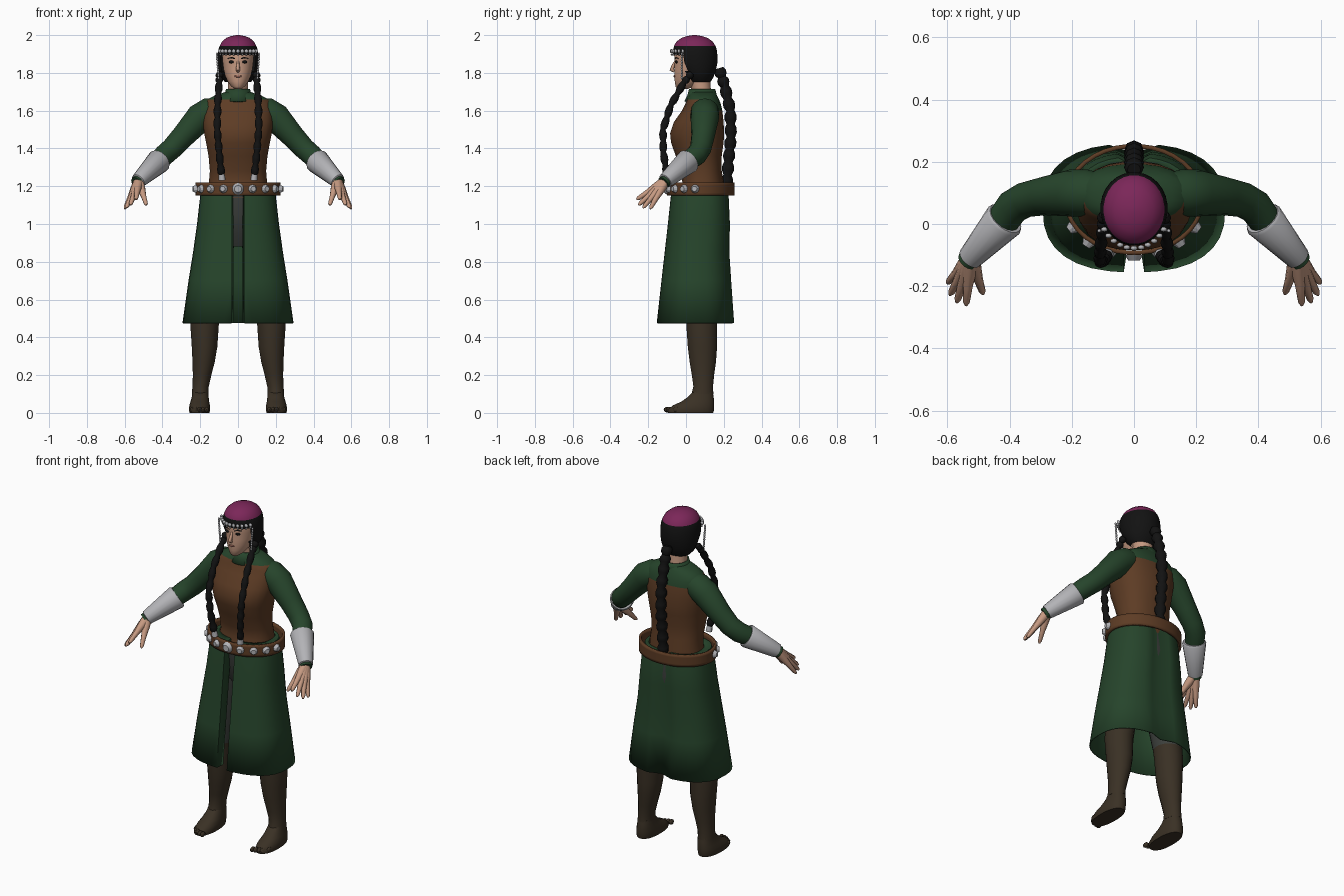
import bpy, bmesh, math
from mathutils import Vector, Matrix

cube = bpy.data.objects.get("Cube")
if cube:
    bpy.data.objects.remove(cube, do_unlink=True)


def material(name, *rgb):
    m = bpy.data.materials.new(name)
    m.use_nodes = True
    m.diffuse_color = (*rgb, 1)
    bsdf = next(n for n in m.node_tree.nodes if n.type == 'BSDF_PRINCIPLED')
    bsdf.inputs["Base Color"].default_value = (*rgb, 1)
    return m


GREEN = material("green cloth", .019, .058, .024)
BROWN = material("brown leather", .11, .045, .018)
BOOT = material("dark boot leather", .042, .03, .018)
SILVER = material("silver", .45, .45, .47)
SKIN = material("skin", .56, .32, .22)
HAIR = material("black hair", .006, .006, .006)
CAP = material("plum cap", .2, .02, .1)
GREY = material("grey trousers", .045, .05, .045)
LIPS = material("lips", .3, .12, .09)


def finish(name, bm, mats, rule=None, drop=None, mirror=False, thick=0, angle=50):
    """Turn a bmesh into a shaded object; rule picks a material per face centre."""
    if drop:
        gone = [f for f in bm.faces if drop(f.calc_center_median())]
        bmesh.ops.delete(bm, geom=gone, context='FACES')
    bmesh.ops.recalc_face_normals(bm, faces=bm.faces)
    for f in bm.faces:
        f.smooth = True
        if rule:
            f.material_index = int(rule(f.calc_center_median()))
    mesh = bpy.data.meshes.new(name)
    bm.to_mesh(mesh)
    bm.free()
    mesh.set_sharp_from_angle(angle=math.radians(angle))
    for m in mats:
        mesh.materials.append(m)
    ob = bpy.data.objects.new(name, mesh)
    bpy.context.scene.collection.objects.link(ob)
    if mirror:
        ob.modifiers.new("Mirror", 'MIRROR')
    if thick:
        ob.modifiers.new("Solidify", 'SOLIDIFY').thickness = thick
    return ob


def skin_rings(bm, rings, closed=True, caps=True):
    rows = [[bm.verts.new(p) for p in ring] for ring in rings]
    n = len(rows[0])
    for a, b in zip(rows, rows[1:]):
        for i in range(n if closed else n - 1):
            j = (i + 1) % n
            bm.faces.new((a[i], a[j], b[j], b[i]))
    if caps:
        bm.faces.new(rows[0])
        bm.faces.new(rows[-1])


def oval(t, z, cx, y0, y1, w, power=2):
    c, s = math.cos(t), math.sin(t)
    x = math.copysign(abs(c) ** (2 / power), c) * w
    y = math.copysign(abs(s) ** (2 / power), s) * (y1 - y0) / 2
    return Vector((cx + x, (y0 + y1) / 2 + y, z))


def loft(name, rings, mats, n=24, power=2, caps=True, **kw):
    """Stack horizontal ovals given as (z, centre x, front y, back y, half width)."""
    bm = bmesh.new()
    skin_rings(bm, [[oval(math.tau * (i + .5) / n, *r, power) for i in range(n)]
                    for r in rings], caps=caps)
    return finish(name, bm, mats, **kw)


def add_tube(bm, path, n=12):
    """Sweep a circle along (x, y, z, radius) points."""
    pts = [Vector(p[:3]) for p in path]
    rings, last, q = [], None, None
    for i, p in enumerate(pts):
        d = (pts[min(i + 1, len(pts) - 1)] - pts[max(i - 1, 0)]).normalized()
        q = last.rotation_difference(d) @ q if last else d.to_track_quat('Z', 'Y')
        last = d
        rings.append([p + q @ Vector((math.cos(math.tau * k / n),
                      math.sin(math.tau * k / n), 0)) * path[i][3] for k in range(n)])
    skin_rings(bm, rings)


def tube(name, path, mat, n=12, **kw):
    bm = bmesh.new()
    add_tube(bm, path, n)
    return finish(name, bm, [mat], **kw)


def blobs(name, items, mat, **kw):
    """Ellipsoids given as (centre, radii)."""
    bm = bmesh.new()
    for centre, size in items:
        bmesh.ops.create_uvsphere(bm, u_segments=10, v_segments=6, radius=1,
                                  matrix=Matrix.LocRotScale(Vector(centre), None, Vector(size)))
    return finish(name, bm, [mat], **kw)


def braid(name, points, radius, **kw):
    path = []
    for a, b in zip(points, points[1:]):
        for k in range(6):
            p = Vector(a).lerp(Vector(b), k / 6)
            path.append((*p, radius * (1.12 if k % 3 else .78)))
    path.append((*points[-1], radius * .5))
    return tube(name, path, HAIR, n=8, **kw)


# Torso: brown bodice with a green yoke
loft("bodice", [(1.14, 0, -.05, .2, .165), (1.22, 0, -.02, .2, .155), (1.28, 0, -.03, .19, .15),
                (1.36, 0, -.055, .19, .157), (1.43, 0, -.08, .2, .17), (1.48, 0, -.085, .203, .18),
                (1.54, 0, -.065, .2, .188), (1.6, 0, -.022, .193, .188), (1.635, 0, -.005, .185, .18),
                (1.66, 0, .005, .175, .163), (1.68, 0, .015, .165, .125), (1.698, 0, .025, .155, .07)],
     [BROWN, GREEN], power=2.3,
     rule=lambda c: c.z > 1.655 or (c.y > .1 and c.z > 1.605))
loft("collar", [(1.65, 0, -.01, .165, .085), (1.685, 0, .008, .163, .072), (1.715, 0, .015, .155, .064)],
     [GREEN], caps=False, thick=.008)

# Arms
tube("sleeve", [(.1, .1, 1.605, .062), (.15, .1, 1.595, .075), (.2, .1, 1.565, .076), (.29, .09, 1.465, .062),
                (.35, .078, 1.4, .057), (.39, .055, 1.365, .056), (.43, 0, 1.325, .052)],
     GREEN, n=16, mirror=True)
tube("bracer", [(.413, .018, 1.338, .06), (.418, .012, 1.333, .066), (.528, -.11, 1.228, .04),
                (.529, -.111, 1.227, .034)], SILVER, n=16, mirror=True)
tube("wrist_cuff", [(.515, -.095, 1.24, .033), (.537, -.12, 1.218, .034)], GREEN, mirror=True)

# Hands: fingers fan out from the wrist and merge into a palm
bm = bmesh.new()
wrist = Vector((.525, -.107, 1.23))
for tip in [(.54, -.262, 1.13), (.57, -.252, 1.1), (.592, -.228, 1.085), (.6, -.19, 1.08), (.485, -.225, 1.1)]:
    palm, knuckle = (wrist.lerp(Vector(tip), f) for f in (.3, .62))
    add_tube(bm, [(*wrist, .026), (*palm, .023), (*knuckle, .015), (*wrist.lerp(Vector(tip), .93), .011),
                  (*tip, .005)], 8)
finish("hand", bm, [SKIN], mirror=True)

# Skirt: flared half panel, open at the front, creased at the back
bm = bmesh.new()
rows = []
for ring in [(1.205, 0, -.02, .2, .157), (1.2, 0, -.07, .215, .185), (1.15, 0, -.08, .228, .2),
             (1, 0, -.096, .235, .217), (.85, 0, -.113, .232, .238), (.7, 0, -.13, .242, .262),
             (.475, 0, -.155, .258, .294)]:
    row = [oval(math.pi * (i / 16 - .5), *ring, 2.5) for i in range(17)]
    row[0].x = .033
    row[1].x = max(row[1].x, .06)
    row[-1] = Vector((0, row[-1].y - .03, ring[0]))
    row.insert(0, row[0] + Vector((-.008, .05, 0)))
    rows.append(row)
skin_rings(bm, rows, closed=False, caps=False)
finish("skirt", bm, [GREEN], mirror=True, thick=.006, angle=40)

# Trousers, boots and feet
loft("trouser_seat", [(.88, 0, .03, .16, .08), (.95, 0, -.01, .2, .16), (1.05, 0, -.045, .21, .18),
                      (1.16, 0, -.05, .2, .165)], [GREY])
loft("leg", [(.95, .095, -.02, .18, .088), (.7, .135, -.01, .175, .083), (.53, .17, 0, .168, .079),
             (.47, .177, 0, .166, .077), (.35, .177, .008, .166, .069), (.27, .182, .018, .16, .06),
             (.2, .19, .03, .15, .05), (.14, .198, .038, .144, .044), (.1, .2, .028, .146, .045)],
     [BOOT, GREY], n=16, mirror=True, rule=lambda c: c.z > .53)
loft("foot", [(.11, .2, .034, .143, .042), (.085, .2, .01, .147, .045), (.06, .202, -.025, .15, .05),
              (.04, .203, -.07, .15, .055), (.015, .204, -.1, .15, .057), (0, .204, -.096, .145, .053)],
     [BOOT], n=20, power=2.3, mirror=True)
blobs("toes", [((.166 + .019 * i, -.098 + .003 * i * i, .017), (.011, .02, .015)) for i in range(5)],
      BOOT, mirror=True)

# Belt with round silver studs
BELT = (0, -.1, .258, .226)
loft("belt", [(z, *BELT) for z in (1.15, 1.165, 1.205, 1.22)], [BROWN], n=36, caps=False, thick=.014)
bm = bmesh.new()
for k in range(-4, 5):
    t = math.radians(20 * k - 90)
    p = oval(t, 1.186, *BELT)
    out = Vector((math.cos(t) / BELT[3], math.sin(t) / .18, 0))
    r = .023 if k else .032
    turn = out.to_track_quat('Z', 'Y').to_matrix().to_4x4()
    bmesh.ops.create_cone(bm, cap_ends=True, segments=10, radius1=r, radius2=r * .6, depth=.018,
                          matrix=Matrix.Translation(p + out.normalized() * .008) @ turn)
finish("belt_studs", bm, [SILVER], angle=30)

# Head and face
loft("neck", [(1.66, 0, .035, .14, .058), (1.73, 0, .025, .13, .053), (1.79, 0, .0, .13, .055)], [SKIN])
loft("face", [(1.715, 0, -.045, .01, .018), (1.728, 0, -.056, .045, .036), (1.755, 0, -.06, .08, .056),
              (1.785, 0, -.063, .1, .068), (1.82, 0, -.062, .115, .077), (1.86, 0, -.06, .12, .082),
              (1.9, 0, -.064, .12, .085), (1.94, 0, -.05, .12, .08)], [SKIN])
tube("nose", [(0, -.056, 1.862, .006), (0, -.069, 1.835, .009), (0, -.075, 1.817, .012), (0, -.062, 1.808, .008)],
     SKIN, n=8)
blobs("eyes", [((.033, -.05, 1.858), (.017, .008, .008))], HAIR, mirror=True)
tube("eyebrow", [(.015, -.058, 1.875, .003), (.035, -.054, 1.881, .004), (.056, -.041, 1.876, .002)],
     HAIR, n=6, mirror=True)
blobs("mouth", [((0, -.06, 1.782), (.021, .006, .006))], LIPS)

# Hair with a face opening, topped by the cap
loft("hair_and_cap", [(1.752, 0, .02, .13, .07), (1.775, 0, -.005, .145, .09), (1.81, 0, -.035, .158, .102),
                      (1.855, 0, -.062, .167, .108), (1.895, 0, -.07, .167, .108), (1.925, 0, -.068, .163, .104),
                      (1.942, 0, -.064, .157, .098), (1.965, 0, -.052, .143, .086), (1.985, 0, -.025, .115, .063),
                      (1.995, 0, .005, .085, .036), (2, 0, .035, .055, .01)],
     [HAIR, CAP], n=28, rule=lambda c: c.z > 1.94,
     drop=lambda c: c.z < 1.76 or (c.z < 1.89 and c.y < .0))

# Braids with silver ends
braid("front_braid", [(.098, .03, 1.8), (.1, -.01, 1.75), (.108, -.08, 1.63), (.11, -.122, 1.5),
                      (.1, -.12, 1.38), (.086, -.1, 1.25)], .018, mirror=True)
tube("braid_tip", [(.087, -.102, 1.268, .015), (.084, -.098, 1.232, .019)], SILVER, n=8, mirror=True)
braid("back_braid", [(0, .175, 1.825), (0, .205, 1.73), (0, .235, 1.6), (0, .238, 1.46), (0, .225, 1.33),
                     (0, .215, 1.19)], .028)

# Brow ornaments and hanging side chains
brow = []
for k in range(-5, 6):
    t = math.radians(12 * k - 90)
    brow.append((oval(t, 1.915, 0, -.078, .165, .11), (.011, .008, .011)))
    brow.append((oval(t, 1.897, 0, -.076, .165, .108), (.005, .005, .006)))
blobs("brow_band", brow, SILVER)
blobs("side_chain", [((.112 - .001 * i, -.022, 1.9 - .014 * i), (.006, .006, .008)) for i in range(10)],
      SILVER, mirror=True)
